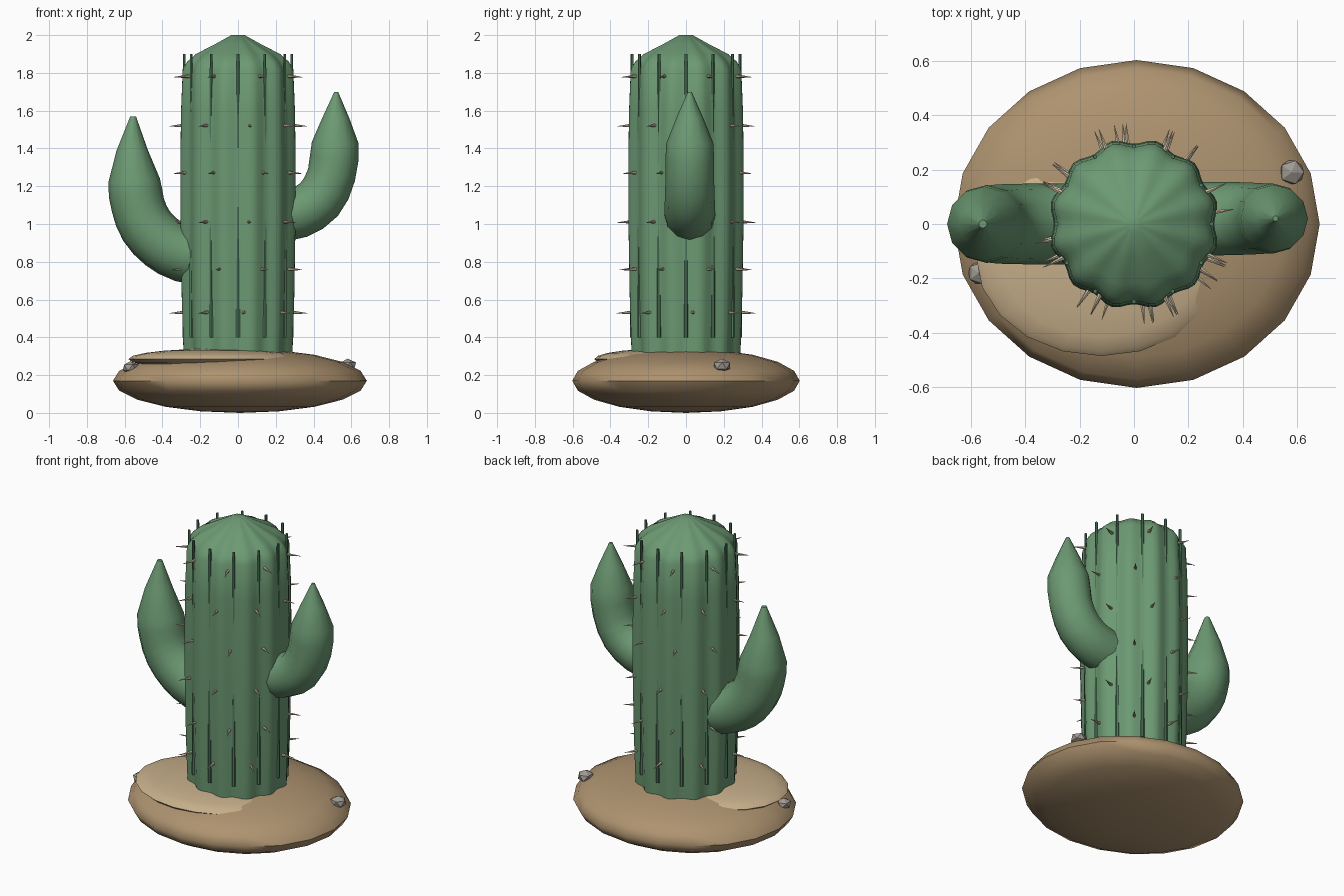
import bpy, bmesh, math, random
from mathutils import Vector, Matrix

if "Cube" in bpy.data.objects:
    bpy.data.objects.remove(bpy.data.objects["Cube"])

random.seed(4)


def mat(name, rgb):
    m = bpy.data.materials.new(name)
    m.diffuse_color = (*rgb, 1)
    m.use_nodes = True
    m.node_tree.nodes["Principled BSDF"].inputs["Base Color"].default_value = m.diffuse_color
    return m


GREEN = mat("cactus_green", (0.15, 0.32, 0.17))
DARK = mat("rib_green", (0.08, 0.2, 0.11))
SAND = mat("sand", (0.42, 0.29, 0.16))
LIGHT = mat("light_sand", (0.56, 0.42, 0.25))
STONE = mat("stone", (0.35, 0.32, 0.28))
SPINE = mat("spine", (0.6, 0.5, 0.36))


def finish(bm, name, material, angle=40):
    bmesh.ops.recalc_face_normals(bm, faces=bm.faces)
    me = bpy.data.meshes.new(name)
    bm.to_mesh(me)
    bm.free()
    ob = bpy.data.objects.new(name, me)
    bpy.context.collection.objects.link(ob)
    me.materials.append(material)
    if angle:
        bpy.ops.object.select_all(action='DESELECT')
        ob.select_set(True)
        bpy.context.view_layer.objects.active = ob
        bpy.ops.object.shade_smooth_by_angle(angle=math.radians(angle))
    return ob


def skin(rings, name, material, angle=40):
    """Join rings of points into a capped tube."""
    bm = bmesh.new()
    loops = [[bm.verts.new(p) for p in r] for r in rings]
    n = len(loops[0])
    for a, b in zip(loops, loops[1:]):
        for i in range(n):
            j = (i + 1) % n
            bm.faces.new((a[i], a[j], b[j], b[i]))
    bm.faces.new(loops[0])
    bm.faces.new(loops[-1])
    return finish(bm, name, material, angle)


def ellipsoid(name, loc, size, material, seg=20, rings=10):
    bm = bmesh.new()
    bmesh.ops.create_uvsphere(bm, u_segments=seg, v_segments=rings, radius=1)
    bm.transform(Matrix.Translation(loc) @ Matrix.Diagonal((*size, 1)))
    return finish(bm, name, material, 60)


# sand mound and lighter drift
ellipsoid("sand_base", (0.01, 0, 0.17), (0.672, 0.602, 0.17), SAND)
ellipsoid("sand_drift", (-0.12, -0.12, 0.285), (0.46, 0.365, 0.055), LIGHT)

# small stones
for name, loc, r in (("stone_right", (0.58, 0.19, 0.25), 0.05),
                     ("stone_left", (-0.57, -0.18, 0.24), 0.045)):
    bm = bmesh.new()
    bmesh.ops.create_icosphere(bm, subdivisions=1, radius=r)
    bm.transform(Matrix.Translation(loc) @ Matrix.Diagonal((1, 1, 0.75, 1)))
    finish(bm, name, STONE, 0)

# ribbed trunk with shallow domed top
profile = [(0.2, 0.284), (0.35, 0.289), (0.6, 0.297), (1.0, 0.304), (1.3, 0.305),
           (1.6, 0.301), (1.82, 0.292), (1.86, 0.268), (1.9, 0.222), (1.95, 0.125), (2.0, 0.035)]
N = 72
rings = []
for z, r in profile:
    ring = []
    for i in range(N):
        a = 2 * math.pi * i / N
        rr = r * (1 - 0.035 * math.cos(12 * a))
        ring.append((rr * math.cos(a), rr * math.sin(a), z))
    rings.append(ring)
skin(rings, "trunk", GREEN, 50)

# thin rib lines in the grooves
bm = bmesh.new()
for k in range(12):
    a = math.radians(30 * k)
    bmesh.ops.create_cone(bm, cap_ends=True, segments=6, radius1=0.011, radius2=0.008, depth=1.5,
                          matrix=Matrix.Translation((0.285 * math.cos(a), 0.285 * math.sin(a), 1.15)))
finish(bm, "rib_lines", DARK)

# spines in six staggered rows
bm = bmesh.new()
for row, z in enumerate((0.53, 0.76, 1.01, 1.27, 1.52, 1.78)):
    start = -67 if row in (1, 3, 5) else -82
    for k in range(8):
        a = math.radians(start + 45 * k + random.uniform(-4, 4))
        d = Vector((math.cos(a), math.sin(a), 0))
        q = (d + Vector((0, 0, -0.06))).to_track_quat('Z', 'Y')
        m = Matrix.Translation(d * 0.325 + Vector((0, 0, z))) @ q.to_matrix().to_4x4()
        bmesh.ops.create_cone(bm, cap_ends=True, segments=6, radius1=0.011, radius2=0.001,
                              depth=0.09, matrix=m)
finish(bm, "spines", SPINE)


# curved arms: smooth path of (x, z, radius) swept with a round section
def arm(name, pts, y, sides=12):
    path = []
    for i in range(len(pts) - 1):
        p0, p1, p2, p3 = (Vector(pts[min(max(i + o, 0), len(pts) - 1)]) for o in (-1, 0, 1, 2))
        steps = 2 if i < len(pts) - 3 else 1
        for s in range(steps):
            t = s / steps
            path.append(0.5 * (2 * p1 + (p2 - p0) * t + (2 * p0 - 5 * p1 + 4 * p2 - p3) * t * t
                               + (3 * p1 - p0 - 3 * p2 + p3) * t ** 3))
    path.append(Vector(pts[-1]))
    rings = []
    for i, p in enumerate(path):
        d = path[min(i + 1, len(path) - 1)] - path[max(i - 1, 0)]
        d = Vector((d.x, 0, d.y)).normalized()
        side = Vector((d.z, 0, -d.x))
        c = Vector((p.x, y, p.y))
        rings.append([c + p.z * (side * math.cos(2 * math.pi * k / sides)
                                 + Vector((0, 1, 0)) * math.sin(2 * math.pi * k / sides))
                      for k in range(sides)])
    skin(rings, name, GREEN, 50)


arm("right_arm", [(0.2, 1.04, 0.135), (0.32, 1.06, 0.135), (0.43, 1.13, 0.132), (0.495, 1.26, 0.128),
                  (0.515, 1.43, 0.124), (0.518, 1.56, 0.072), (0.52, 1.70, 0.01)], 0.02)
arm("left_arm", [(-0.15, 0.82, 0.148), (-0.29, 0.84, 0.148), (-0.4, 0.9, 0.148), (-0.485, 0.99, 0.146),
                 (-0.53, 1.1, 0.142), (-0.55, 1.23, 0.137), (-0.56, 1.39, 0.083), (-0.555, 1.57, 0.015)], 0.0)
